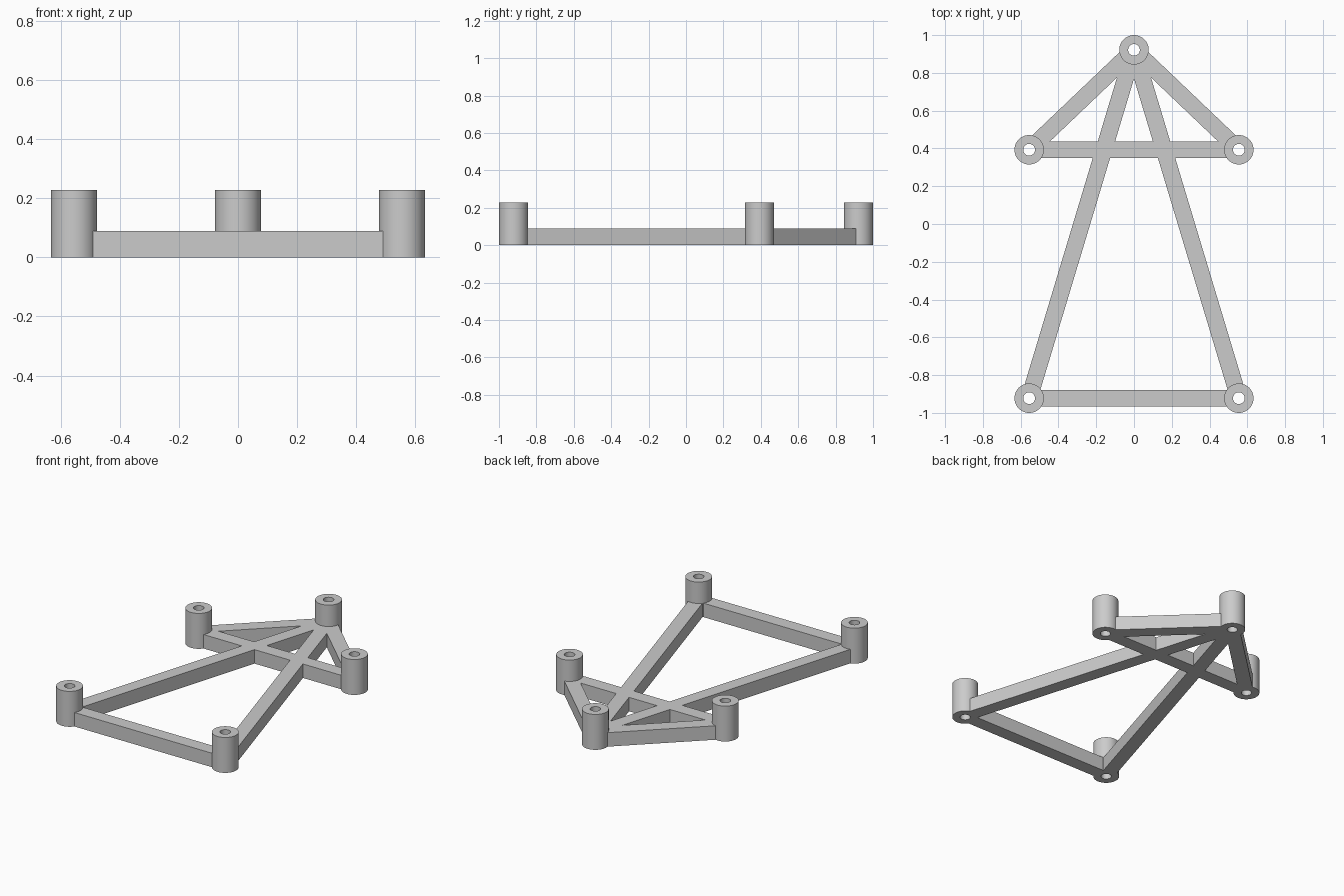
import bpy
import bmesh
import math
from mathutils import Vector

POST_R, HOLE_R, POST_H = 0.078, 0.031, 0.228
BAR_W, BAR_H, BAR_INSET = 0.088, 0.09, 0.05

cube = bpy.data.objects.get("Cube")
if cube:
    bpy.data.objects.remove(cube, do_unlink=True)

grey = bpy.data.materials.new("plain_grey")
grey.use_nodes = True
grey.diffuse_color = (0.6, 0.6, 0.6, 1)
grey.node_tree.nodes["Principled BSDF"].inputs["Base Color"].default_value = (0.6, 0.6, 0.6, 1)


def add_object(name, bm):
    bmesh.ops.recalc_face_normals(bm, faces=bm.faces)
    mesh = bpy.data.meshes.new(name)
    bm.to_mesh(mesh)
    bm.free()
    mesh.materials.append(grey)
    obj = bpy.data.objects.new(name, mesh)
    bpy.context.collection.objects.link(obj)
    return obj


def select(obj):
    bpy.ops.object.select_all(action="DESELECT")
    obj.select_set(True)
    bpy.context.view_layer.objects.active = obj


def make_post(name, centre):
    # Hollow standoff: a rectangular section spun about the vertical axis
    bm = bmesh.new()
    section = [(HOLE_R, 0), (POST_R, 0), (POST_R, POST_H), (HOLE_R, POST_H)]
    verts = [bm.verts.new((r, 0, z)) for r, z in section]
    edges = [bm.edges.new((verts[i], verts[(i + 1) % 4])) for i in range(4)]
    bmesh.ops.spin(bm, geom=verts + edges, cent=(0, 0, 0), axis=(0, 0, 1),
                   angle=math.tau, steps=48, use_merge=True)
    bmesh.ops.remove_doubles(bm, verts=bm.verts, dist=0.0001)
    post = add_object(name, bm)
    post.location = (*centre, 0)
    select(post)
    bpy.ops.object.shade_smooth_by_angle(angle=math.radians(30))


def make_bar(name, start, end):
    # Flat bar whose ends stop inside the post walls, clear of the holes
    a, b = Vector(start), Vector(end)
    along = (b - a).normalized()
    side = Vector((-along.y, along.x)) * BAR_W / 2
    a += along * BAR_INSET
    b -= along * BAR_INSET
    bm = bmesh.new()
    base = bm.faces.new([bm.verts.new((*p, 0)) for p in (a - side, b - side, b + side, a + side)])
    top = bmesh.ops.extrude_face_region(bm, geom=[base])["geom"]
    bmesh.ops.translate(bm, vec=(0, 0, BAR_H),
                        verts=[v for v in top if isinstance(v, bmesh.types.BMVert)])
    if base not in bm.faces[:]:
        bm.faces.new([v for v in bm.verts if v.co.z == 0])
    return add_object(name, bm)


# Standoff posts
posts = {
    "front_left": (0.555, -0.922), "front_right": (-0.555, -0.922),
    "middle_left": (0.555, 0.393), "middle_right": (-0.555, 0.393),
    "back": (0, 0.922),
}
for label, centre in posts.items():
    make_post(label + "_post", centre)

# Bars between posts, merged into one frame
links = [("front_left", "front_right"), ("middle_left", "middle_right")]
links += [(label, "back") for label in posts if label != "back"]
bars = [make_bar("frame_bar", posts[p], posts[q]) for p, q in links]
frame = bars[0]
frame.name = "frame"
for bar in bars[1:]:
    select(frame)
    union = frame.modifiers.new("union", "BOOLEAN")
    union.operation = "UNION"
    union.solver = "EXACT"
    union.object = bar
    bpy.ops.object.modifier_apply(modifier=union.name)
    bpy.data.objects.remove(bar, do_unlink=True)
